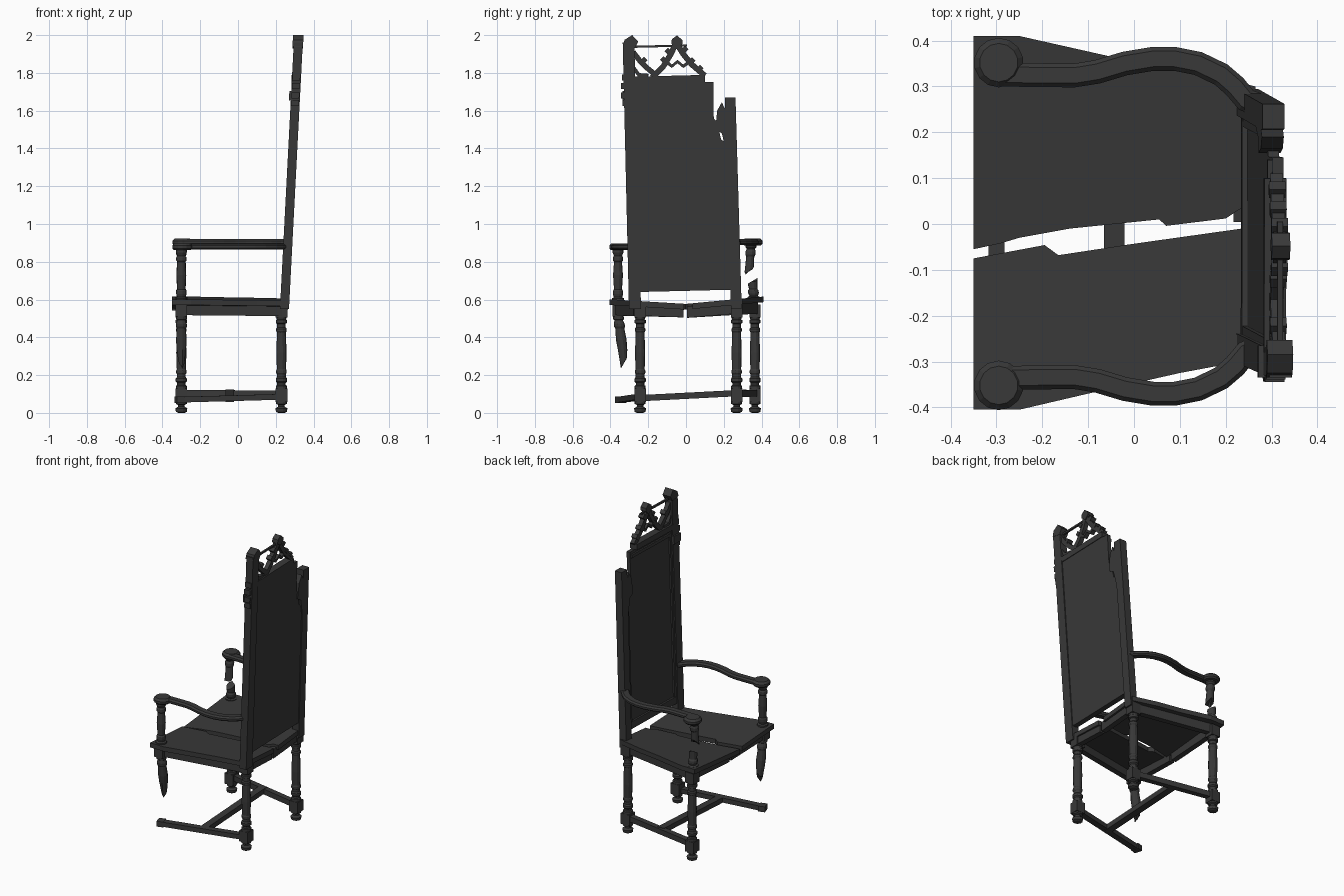
import bpy, bmesh, math, random
from mathutils import Vector

random.seed(4)
mat = bpy.data.materials.new("dark_wood")
mat.diffuse_color = (0.04, 0.04, 0.04, 1)


def finish(name, bm):
    bmesh.ops.recalc_face_normals(bm, faces=bm.faces)
    me = bpy.data.meshes.new(name)
    bm.to_mesh(me)
    bm.free()
    me.materials.append(mat)
    ob = bpy.data.objects.new(name, me)
    bpy.context.collection.objects.link(ob)
    return ob


def loft(name, rings):
    """Closed solid through a list of equal-length rings of points."""
    bm = bmesh.new()
    vs = [[bm.verts.new(p) for p in r] for r in rings]
    n = len(vs[0])
    for a, b in zip(vs, vs[1:]):
        for i in range(n):
            bm.faces.new((a[i], a[(i + 1) % n], b[(i + 1) % n], b[i]))
    bm.faces.new(vs[0])
    bm.faces.new(vs[-1])
    bmesh.ops.triangulate(bm, faces=[f for f in bm.faces if len(f.verts) > 4])
    return finish(name, bm)


def strip(path, w):
    """Outline of a 2D path with the given width."""
    left, right = [], []
    for i, p in enumerate(path):
        a = Vector(path[max(i - 1, 0)])
        b = Vector(path[min(i + 1, len(path) - 1)])
        d = (b - a).normalized()
        n = Vector((-d.y, d.x)) * w / 2
        left.append(Vector(p) + n)
        right.append(Vector(p) - n)
    return left + right[::-1]


def back(name, poly, d0, d1):
    """Plate lying in the reclined back: poly in (y, z), depth d0..d1."""
    return loft(name, [[(0.247 + 0.052 * (z - 0.57) + d, y, z) for y, z in poly]
                       for d in (d0, d1)])


def beam(name, p, q, w, h):
    """Rectangular bar from p to q, h measured vertically."""
    p, q = Vector(p), Vector(q)
    s = (q - p).cross(Vector((0, 0, 1))).normalized() * w / 2
    u = Vector((0, 0, h / 2))
    return loft(name, [[c + s + u, c - s + u, c - s - u, c + s - u] for c in (p, q)])


def turned(name, prof, base, top, broken=0.0, sides=12):
    """Turned spindle; prof is (fraction, radius); broken adds a jagged top end."""
    base, top = Vector(base), Vector(top)
    rings = []
    for k, (t, r) in enumerate(prof):
        c = base.lerp(top, t)
        ring = []
        for i in range(sides):
            a = 2 * math.pi * (i + 0.5) / sides
            v = c + Vector((r * math.cos(a), r * math.sin(a), 0))
            if broken and k == len(prof) - 1:
                v.z += broken * (math.sin(a) + random.uniform(-.5, .5))
            ring.append(v)
        rings.append(ring)
    return loft(name, rings)


# Turned profiles
FOOT = [(0, .018), (.1, .03), (.4, .033), (.55, .018), (.7, .018), (.8, .03), (1, .03)]
LEG = [(0, .03), (.04, .03), (.05, .023), (.08, .023), (.1, .031), (.14, .031), (.16, .024),
       (.2, .024), (.22, .029), (.25, .029), (.27, .025), (.5, .028), (.78, .024), (.8, .029),
       (.83, .029), (.85, .023), (.9, .023), (.91, .031), (.95, .031), (.96, .025), (1, .03)]
POST = [(0, .033), (.06, .033), (.08, .023), (.14, .028), (.2, .028), (.23, .022), (.5, .027),
        (.75, .022), (.78, .028), (.84, .028), (.87, .022), (.93, .03), (1, .03)]

# Three standing legs: foot, square block, turned shaft, square head
for name, x, y in (("back_leg_a", .23, -.243), ("back_leg_b", .23, .268),
                   ("front_leg_b", -.3, .365)):
    turned(name + "_foot", FOOT, (x, y, 0), (x, y, .06))
    beam(name + "_block", (x - .031, y, .093), (x + .031, y, .093), .06, .07)
    turned(name + "_shaft", LEG, (x, y, .128), (x, y, .51))
    beam(name + "_head", (x - .031, y, .54), (x + .031, y, .54), .06, .07)

# Snapped front leg hanging from the seat
beam("front_leg_a_head", (-.331, -.36, .54), (-.269, -.36, .54), .06, .06)
turned("front_leg_a_stub", [(0, .03), (.1, .03), (.12, .023), (.2, .03), (.26, .03), (.3, .025),
                            (.55, .029), (.75, .026), (1, .017)],
       (-.3, -.36, .52), (-.3, -.328, .275), .032)

# H-shaped stretchers, sagging toward the snapped leg
beam("side_stretcher_a", (.23, -.245, .085), (-.3, -.345, .07), .04, .03)
beam("side_stretcher_a_end", (-.29, -.34, .07), (-.33, -.352, .07), .05, .035)
beam("side_stretcher_b", (.23, .268, .1), (-.3, .365, .105), .035, .035)
beam("cross_stretcher", (-.043, -.30, .075), (-.043, .32, .107), .045, .033)

# Seat rails, front and back ones cracked in the middle
beam("side_rail_a", (.23, -.26, .54), (-.3, -.36, .545), .035, .055)
beam("side_rail_b", (.23, .27, .55), (-.3, .365, .555), .035, .06)
for name, x, y in (("front", -.3, .36), ("back", .235, .26)):
    beam(name + "_rail_a", (x, -y, .542), (x, -.012, .533), .035, .055)
    beam(name + "_rail_b", (x, y, .555), (x, .004, .533), .035, .06)

# Split seat planks dipping toward the crack
plank_a = [(-.35, -.405), (-.25, -.405), (-.1, -.37), (.1, -.325), (.26, -.295), (.265, -.01),
           (.235, -.01), (0, -.043), (-.165, -.068), (-.195, -.046), (-.35, -.075)]
plank_b = [(-.35, .41), (-.25, .41), (-.05, .365), (.1, .34), (.265, .30), (.265, .035),
           (.235, .035), (.2, .012), (.07, -.004), (.055, .01), (-.14, -.01), (-.25, -.03),
           (-.29, -.042), (-.35, -.055)]
for name, poly, slope in (("seat_plank_a", plank_a, -.06), ("seat_plank_b", plank_b, .095)):
    loft(name, [[(x, y, z + slope * y) for x, y in poly] for z in (.547, .577)])

# Curved arms with round scroll ends
arm = [(-.3, .327), (-.24, .325), (-.13, .324), (-.08, .332), (-.02, .35), (.04, .36),
       (.09, .36), (.14, .35), (.19, .326), (.22, .3), (.245, .27), (.27, .26)]
for name, s, z in (("arm_a", -1, .865), ("arm_b", 1, .89)):
    loft(name, [[(x, s * (y + (.01 if s < 0 else 0)), z + h) for x, y in strip(arm, w)]
                for w, h in ((.034, 0), (.052, .008), (.052, .02), (.034, .03))])
    turned(name + "_scroll", [(0, .045), (.25, .054), (.65, .054), (1, .042)],
           (-.295, s * .352, z - .003), (-.295, s * .352, z + .033), sides=14)

# Arm supports: one whole, one snapped in two
turned("arm_post_a", POST, (-.3, -.36, .59), (-.3, -.36, .868))
turned("arm_post_b_lower", [(0, .034), (.15, .034), (.2, .023), (.35, .029), (.5, .029),
                            (.6, .023), (1, .026)], (-.3, .36, .60), (-.3, .353, .695), .014)
turned("arm_post_b_upper", [(0, .031), (.1, .031), (.18, .022), (.28, .028), (.4, .028),
                            (.48, .022), (1, .026)], (-.3, .345, .893), (-.3, .335, .755), .02)

# Tall back post with pointed top, capital and side ornament
back("back_post_a", [(-.302, .55), (-.238, .55), (-.272, 1.9), (-.275, 1.96), (-.335, 1.96)],
     -.024, .024)
back("back_post_a_finial", [(-.335, 1.94), (-.325, 1.975), (-.285, 2.0), (-.253, 1.965),
                            (-.272, 1.93)], -.03, .026)
for z, w in ((1.64, .012), (1.68, .018), (1.73, .02), (1.775, .014)):
    back("post_side_ornament", strip([(-.325 - w, z), (-.29, z)], .033), -.022, .02)
back("post_front_capital", strip([(-.335, 1.68), (-.265, 1.68)], .05), -.034, -.015)

# Snapped back post with splintered top
back("back_post_b", [(.238, .55), (.295, .55), (.262, 1.67), (.207, 1.67), (.205, 1.61),
                     (.19, 1.645), (.165, 1.6), (.155, 1.5), (.19, 1.48), (.213, 1.38)],
     -.024, .024)

# Back panel with broken corner, mouldings and bottom rail
back("back_panel", [(-.25, .64), (.24, .652), (.216, 1.42), (.185, 1.45), (.165, 1.54),
                    (.147, 1.56), (.145, 1.752), (.1, 1.752), (.09, 1.775), (-.28, 1.768)],
     -.006, .018)
back("panel_bottom_rail", strip([(-.25, .665), (.24, .675)], .045), -.018, .004)
back("panel_top_rail", strip([(-.28, 1.762), (.1, 1.772)], .035), -.026, .022)
back("panel_top_moulding", strip([(-.28, 1.715), (.14, 1.725)], .02), -.016, 0)
back("panel_side_moulding_a", strip([(-.235, .67), (-.265, 1.75)], .025), -.016, 0)
back("panel_side_moulding_b", strip([(.225, .68), (.205, 1.42)], .025), -.016, 0)

# Pierced pointed-arch crest
ribs = [[(-.28, 1.91), (-.245, 1.865), (-.205, 1.825), (-.155, 1.785)],
        [(-.18, 1.775), (-.12, 1.835), (-.08, 1.9), (-.05, 1.965)],
        [(-.055, 1.965), (-.015, 1.9), (.03, 1.845), (.1, 1.785)],
        [(-.28, 1.83), (-.25, 1.79), (-.2, 1.785)],
        [(-.105, 1.86), (-.075, 1.835), (-.045, 1.86), (-.015, 1.835), (.02, 1.86)]]
for r, w in zip(ribs, (.028, .03, .03, .02, .018)):
    back("crest_rib", strip(r, w), -.014, .014)
for y, z in ((-.222, 1.868), (-.12, 1.87), (-.095, 1.915), (-.005, 1.925), (.032, 1.865),
             (.075, 1.825)):
    back("crest_leaf", [(y - .018, z), (y, z - .018), (y + .018, z), (y, z + .018)], -.018, .018)
back("crest_peak_block", [(-.078, 1.955), (-.045, 1.93), (-.018, 1.955), (-.02, 1.975),
                          (-.048, 1.998), (-.075, 1.978)], -.02, .02)
back("crest_bar", strip([(-.28, 1.938), (.005, 1.945)], .011), -.006, .006)
